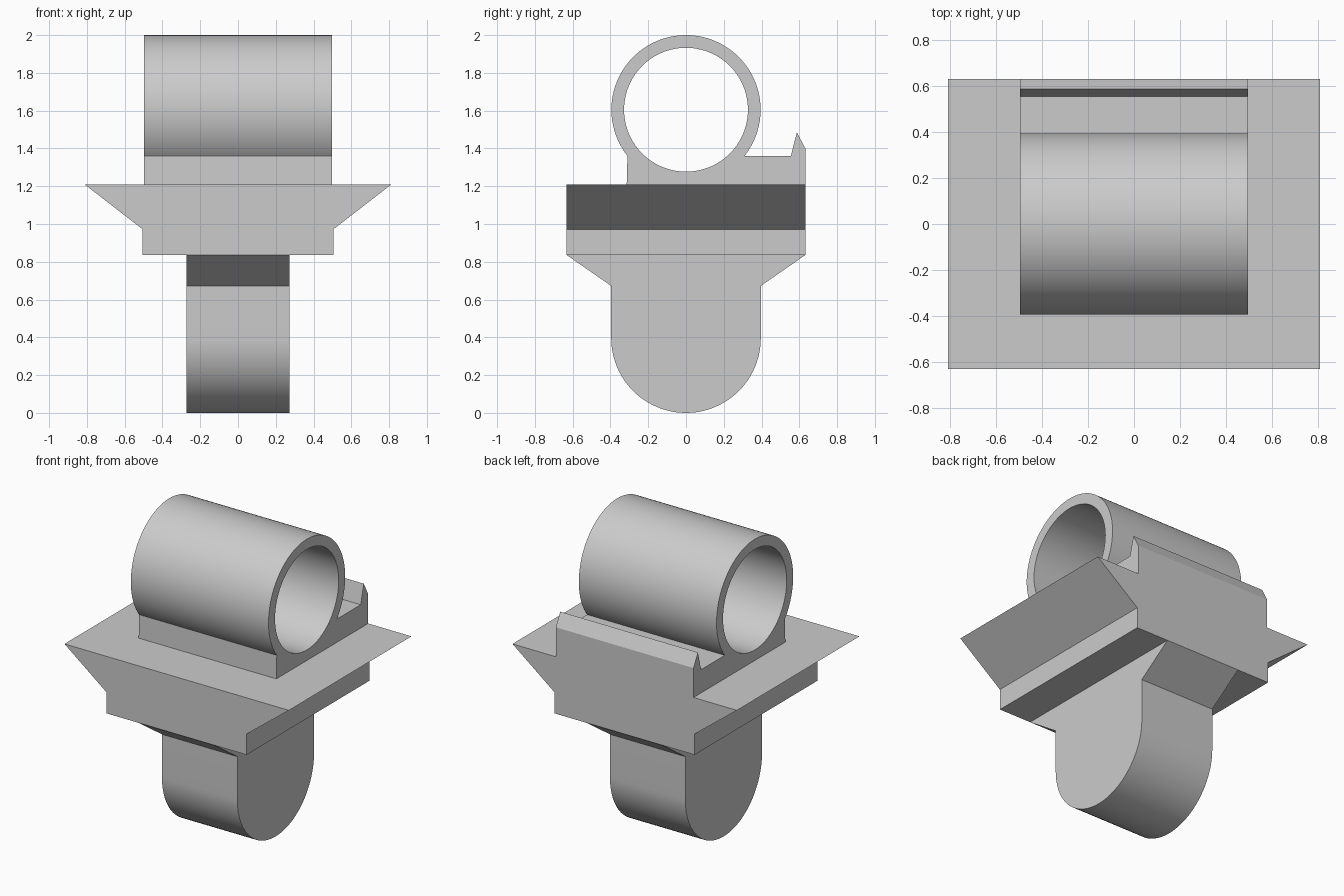
import bpy, bmesh
from math import sin, cos, radians
from mathutils import Vector

cube = bpy.data.objects.get("Cube")
if cube:
    bpy.data.objects.remove(cube, do_unlink=True)

grey = bpy.data.materials.new("light grey")
grey.use_nodes = True
COLOUR = (0.6, 0.6, 0.6, 1)
grey.diffuse_color = COLOUR
grey.node_tree.nodes["Principled BSDF"].inputs["Base Color"].default_value = COLOUR


def arc(cz, r, start, end, steps):
    """Points on an arc around (0, cz), angles in degrees."""
    angles = [radians(start + (end - start) * i / steps) for i in range(steps + 1)]
    return [(r * cos(a), cz + r * sin(a)) for a in angles]


def extrude_profile(name, loops, axis, half):
    """Solid from a closed outline plus optional hole loops, along x or y."""
    bm = bmesh.new()
    cap_edges = {-half: [], half: []}
    for loop in loops:
        rings = []
        for d in (-half, half):
            ring = [bm.verts.new((d, u, v) if axis == "x" else (u, d, v)) for u, v in loop]
            cap_edges[d] += [bm.edges.new((ring[i - 1], ring[i])) for i in range(len(ring))]
            rings.append(ring)
        a, b = rings
        for i in range(len(a)):
            bm.faces.new((a[i - 1], a[i], b[i], b[i - 1]))
    normal = Vector((1, 0, 0) if axis == "x" else (0, 1, 0))
    for edges in cap_edges.values():
        bmesh.ops.triangle_fill(bm, edges=edges, use_beauty=True, normal=normal)
    bmesh.ops.recalc_face_normals(bm, faces=bm.faces)
    mesh = bpy.data.meshes.new(name)
    bm.to_mesh(mesh)
    bm.free()
    mesh.materials.append(grey)
    mesh.polygons.foreach_set("use_smooth", [True] * len(mesh.polygons))
    mesh.set_sharp_from_angle(angle=radians(25))
    obj = bpy.data.objects.new(name, mesh)
    bpy.context.collection.objects.link(obj)
    return obj


# Tube with its saddle block and rear lip
saddle = arc(1.605, 0.395, 218.3, -38.3, 72)
saddle += [(0.555, 1.36), (0.587, 1.485), (0.632, 1.4), (0.632, 1.208), (-0.314, 1.208)]
bore = arc(1.605, 0.328, 0, 355, 71)
extrude_profile("tube_saddle", [saddle, bore], "x", 0.497)

# Flared plate
half_plate = [(0.505, 0.836), (0.505, 0.972), (0.81, 1.208)]
plate = half_plate + [(-x, z) for x, z in reversed(half_plate)]
extrude_profile("flared_plate", [plate], "y", 0.632)

# Rounded tongue with flared shoulders
tongue = arc(0.396, 0.396, 180, 360, 48)
tongue += [(0.396, 0.672), (0.632, 0.836), (-0.632, 0.836), (-0.396, 0.672)]
extrude_profile("tongue", [tongue], "x", 0.272)
